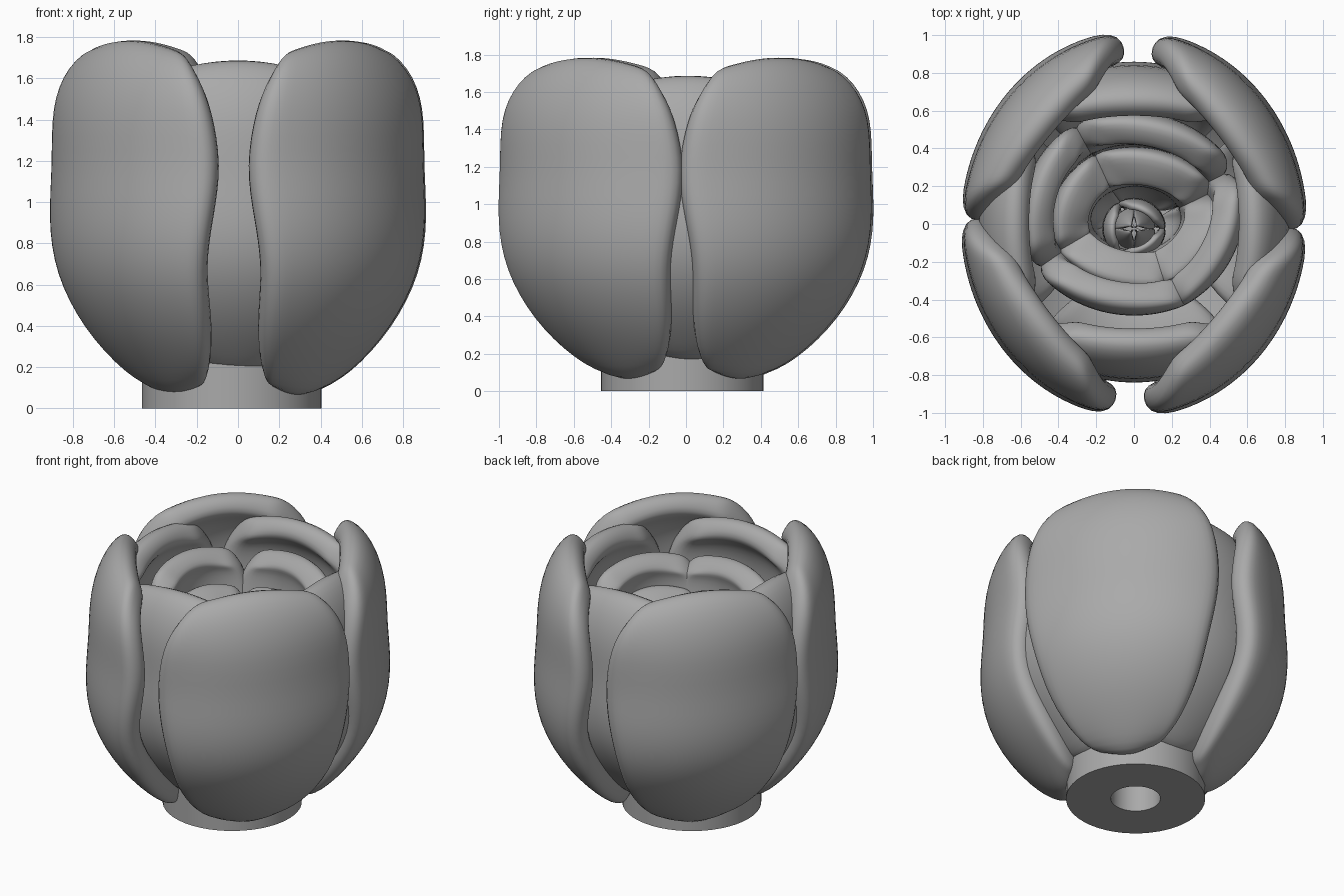
import bpy, bmesh
from math import sin, cos, radians

cube = bpy.data.objects.get("Cube")
if cube:
    bpy.data.objects.remove(cube)

grey = bpy.data.materials.new("plain grey")
grey.use_nodes = True
grey.diffuse_color = (0.4, 0.4, 0.4, 1)
grey.node_tree.nodes["Principled BSDF"].inputs["Base Color"].default_value = (0.4, 0.4, 0.4, 1)

# Petal side profile: height fraction, radius fraction, width fraction
PROFILE = [(0, .43, .64), (.08, .61, .85), (.2, .83, .91), (.35, .985, .9), (.5, 1.015, .97),
           (.64, .985, 1.03), (.8, .985, .95), (.94, .89, .84), (1, .74, .7)]
COLS = 8


def finish(bm, name):
    mesh = bpy.data.meshes.new(name)
    bm.to_mesh(mesh)
    bm.free()
    mesh.materials.append(grey)
    obj = bpy.data.objects.new(name, mesh)
    bpy.context.collection.objects.link(obj)
    return obj


def petal(name, azimuth, centre, rx, ry, half, z0, z1, thick, curl):
    """Curved sheet, thickened inward and rounded by subdivision."""
    bm = bmesh.new()
    rows = []
    for t, rf, wf in PROFILE:
        row = []
        for i in range(COLS + 1):
            s = 2 * i / COLS - 1
            a = radians(azimuth + s * half * wf)
            flare = 0.06 * s * s * t ** 4
            r = rf + flare - curl * t ** 3
            # the top and bottom edges dip toward their corners
            dip = 0.04 * s * s * (1 if t > .9 else -1 if t < .05 else 0)
            z = z0 + (z1 - z0) * (t - dip)
            row.append(bm.verts.new((centre[0] + rx * r * cos(a), centre[1] + ry * r * sin(a), z)))
        rows.append(row)
    for lo, hi in zip(rows, rows[1:]):
        for i in range(COLS):
            bm.faces.new((lo[i], lo[i + 1], hi[i + 1], hi[i]))
    for f in bm.faces:
        f.smooth = True
    obj = finish(bm, name)
    solid = obj.modifiers.new("thickness", 'SOLIDIFY')
    solid.thickness = thick
    solid.offset = -1
    sub = obj.modifiers.new("rounding", 'SUBSURF')
    sub.levels = sub.render_levels = 2


# Petal rings from outside to inside
RINGS = [
    ("outer_petal", (40.5, 136.5, 220.5, 316.5), (0, 0), .915, 1.02, 42, .02, 1.825, .17, 0),
    ("second_petal", (0, 90, 180, 270), (0, .01), .84, .85, 45, .12, 1.725, .16, 0),
    ("third_petal", (75, 166, 259, 336), (-.01, .055), .55, .505, 50, .2, 1.56, .16, -.2),
    ("fourth_petal", (74, 163, 250, 331), (.01, .03), .42, .355, 53, .26, 1.37, .2, -.2),
    ("bud_wrap", (60, 180, 300), (0, -.025), .17, .165, 62, .3, 1.2, .04, 0),
    ("bud_petal", (45, 135, 225, 315), (0, -.025), .12, .12, 47, .3, 1.24, .03, .55),
]
for name, angles, *shape in RINGS:
    for n, azimuth in enumerate(angles, 1):
        petal(f"{name}_{n}", azimuth, *shape)

# Stem collar: short cylinder with a round blind hole in its underside
bm = bmesh.new()
SIDES = 48
LOOPS = [(.155, .34), (.155, 0), (.435, 0), (.435, .38)]
rings = []
for r, z in LOOPS:
    rings.append([bm.verts.new((-.03 + r * cos(radians(360 * i / SIDES)),
                                -.02 + r * sin(radians(360 * i / SIDES)), z)) for i in range(SIDES)])
for a, b in zip(rings, rings[1:]):
    for i in range(SIDES):
        j = (i + 1) % SIDES
        bm.faces.new((a[i], b[i], b[j], a[j]))
bm.faces.new(rings[0])
bm.faces.new(rings[-1])
bmesh.ops.recalc_face_normals(bm, faces=bm.faces)
collar = finish(bm, "stem_collar")
bpy.ops.object.select_all(action='DESELECT')
collar.select_set(True)
bpy.context.view_layer.objects.active = collar
bpy.ops.object.shade_smooth_by_angle()
